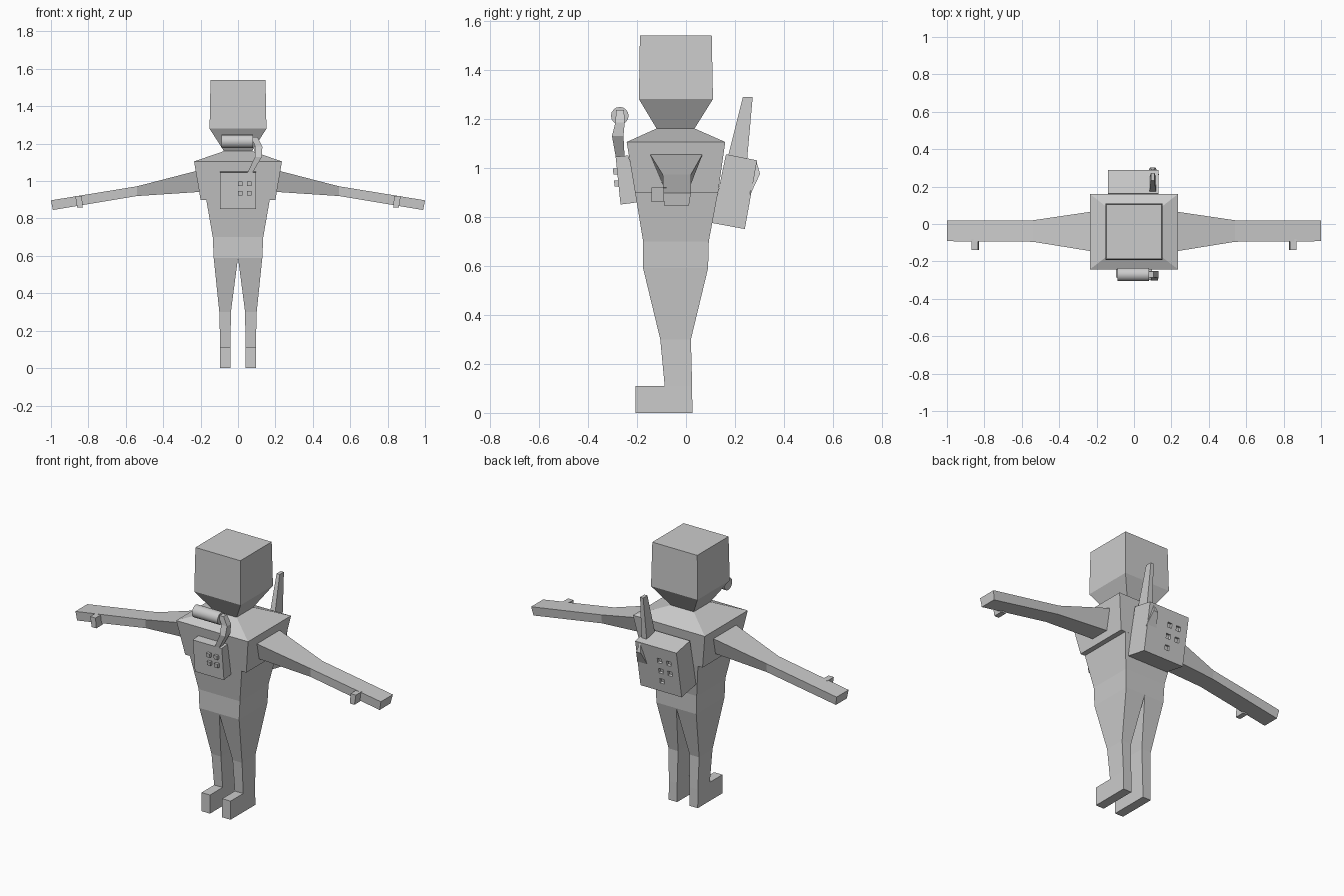
import bpy, bmesh, math
from mathutils import Vector

if "Cube" in bpy.data.objects:
    bpy.data.objects.remove(bpy.data.objects["Cube"])

grey = bpy.data.materials.new("light grey")
grey.diffuse_color = (0.6, 0.6, 0.6, 1)
grey.use_nodes = True
grey.node_tree.nodes["Principled BSDF"].inputs["Base Color"].default_value = grey.diffuse_color


def finish(name, bm):
    bmesh.ops.recalc_face_normals(bm, faces=bm.faces)
    mesh = bpy.data.meshes.new(name)
    bm.to_mesh(mesh)
    bm.free()
    mesh.materials.append(grey)
    ob = bpy.data.objects.new(name, mesh)
    bpy.context.collection.objects.link(ob)
    return ob


def loft(name, rings):
    """Skin a list of point rings and cap both ends."""
    bm = bmesh.new()
    vs = [[bm.verts.new(p) for p in r] for r in rings]
    n = len(vs[0])
    for a, b in zip(vs, vs[1:]):
        for i in range(n):
            j = (i + 1) % n
            bm.faces.new((a[i], a[j], b[j], b[i]))
    bm.faces.new(vs[0])
    bm.faces.new(vs[-1])
    return finish(name, bm)


def tower(name, levels):
    """Loft of level rectangles given as (z, x0, x1, y0, y1)."""
    return loft(name, [[(x0, y0, z), (x1, y0, z), (x1, y1, z), (x0, y1, z)]
                       for z, x0, x1, y0, y1 in levels])


def extrude_x(name, x0, x1, profile):
    """Side profile of (y, z) points extruded along x."""
    return loft(name, [[(x, y, z) for y, z in profile] for x in (x0, x1)])


# Head with tapered jaw
tower("head", [(1.16, -.075, .075, -.12, .035), (1.28, -.152, .152, -.192, .11),
               (1.54, -.147, .147, -.188, .105)])

# Shoulder block and narrower body below it
tower("chest", [(.9, -.2, .2, -.208, .131), (1.105, -.235, .235, -.242, .16),
                (1.16, -.075, .075, -.12, .035)])
tower("body", [(.59, -.13, .13, -.175, .09), (.7, -.135, .135, -.175, .093),
               (.902, -.17, .17, -.208, .131)])

# Limbs on both sides
for s, side in ((-1, "left"), (1, "right")):
    def span(z, a, b, y0, y1):
        return (z, min(s * a, s * b), max(s * a, s * b), y0, y1)

    tower(side + "_leg", [span(.11, .04, .095, -.087, .025), span(.3, .038, .1, -.105, .02),
                          span(.59, 0, .13, -.175, .09)])
    tower(side + "_foot", [span(0, .04, .095, -.205, .026), span(.11, .04, .095, -.205, .025)])
    # Arm: (x top, x bottom, z top, z bottom, y range top, y range bottom)
    loft(side + "_arm", [
        [(s * xt, yt0, zt), (s * xt, yt1, zt), (s * xb, yb1, zb), (s * xb, yb0, zb)]
        for xt, xb, zt, zb, yt0, yt1, yb0, yb1 in (
            (.20, .19, 1.06, .943, -.15, .07, -.10, .02),
            (.54, .54, .972, .92, -.095, .02, -.09, .015),
            (1.0, .99, .897, .845, -.092, .02, -.09, .012))])
    tower(side + "_thumb", [span(.86, .83, .86, -.14, -.08), span(.92, .835, .87, -.14, -.08)])

# Chest panel, tilted, with four raised buttons
extrude_x("chest_panel", -.095, .095, [(-.267, .85), (-.287, 1.045), (-.235, 1.05), (-.19, .86)])
for x in (.012, .06):
    for z in (.935, .985):
        y = -.267 - .02 * (z - .85) / .195
        tower("panel_button", [(z - .012, x - .011, x + .011, y - .015, y + .01),
                               (z + .012, x - .011, x + .011, y - .018, y + .01)])

# Breathing tube rising to a horizontal canister
tower("breathing_tube", [(1.035, .045, .072, -.285, -.25), (1.13, .092, .128, -.302, -.255),
                         (1.185, .092, .13, -.288, -.25), (1.235, .07, .105, -.285, -.253)])
rings = [[(x, -.27 + .036 * math.cos(a), 1.212 + .036 * math.sin(a))
          for a in (i * math.tau / 16 for i in range(16))] for x in (-.088, .08)]
canister = loft("canister", rings)
bpy.context.view_layer.objects.active = canister
canister.select_set(True)
bpy.ops.object.shade_smooth_by_angle(angle=math.radians(35))

# Backpack with six square recesses in its back face
top, low = Vector((0, .29, 1.03)), Vector((0, .24, .75))
pack = extrude_x("backpack", -.14, .13, [(.163, 1.055), (.29, 1.03), (.24, .75), (.105, .775)])
down = (low - top).normalized()
out = Vector((0, -down.z, down.y))
bm = bmesh.new()
for x in (-.02, -.08):
    for f in (.30, .53, .76):
        c = top.lerp(low, f) + Vector((x, 0, 0))
        cube = bmesh.ops.create_cube(bm, size=1)["verts"]
        for v in cube:
            p = v.co.copy()
            v.co = c + Vector((p.x * .028, 0, 0)) + down * p.y * .028 + out * p.z * .03
cutter = finish("recess_cutter", bm)
cutter.hide_render = True
cutter.hide_viewport = True
mod = pack.modifiers.new("recesses", 'BOOLEAN')
mod.operation = 'DIFFERENCE'
mod.object = cutter
mod.solver = 'EXACT'

# Antenna and the faceted cover on the pack behind it
tower("antenna", [(1.02, .082, .118, .165, .248), (1.288, .09, .11, .232, .272)])
bm = bmesh.new()
pts = [(.1, .286, 1.03), (.065, .262, .89), (.135, .262, .89), (.115, .302, .975), (.085, .302, .975),
       (.1, .25, .95)]
for p in pts:
    bm.verts.new(p)
bmesh.ops.convex_hull(bm, input=bm.verts)
finish("antenna_cover", bm)
